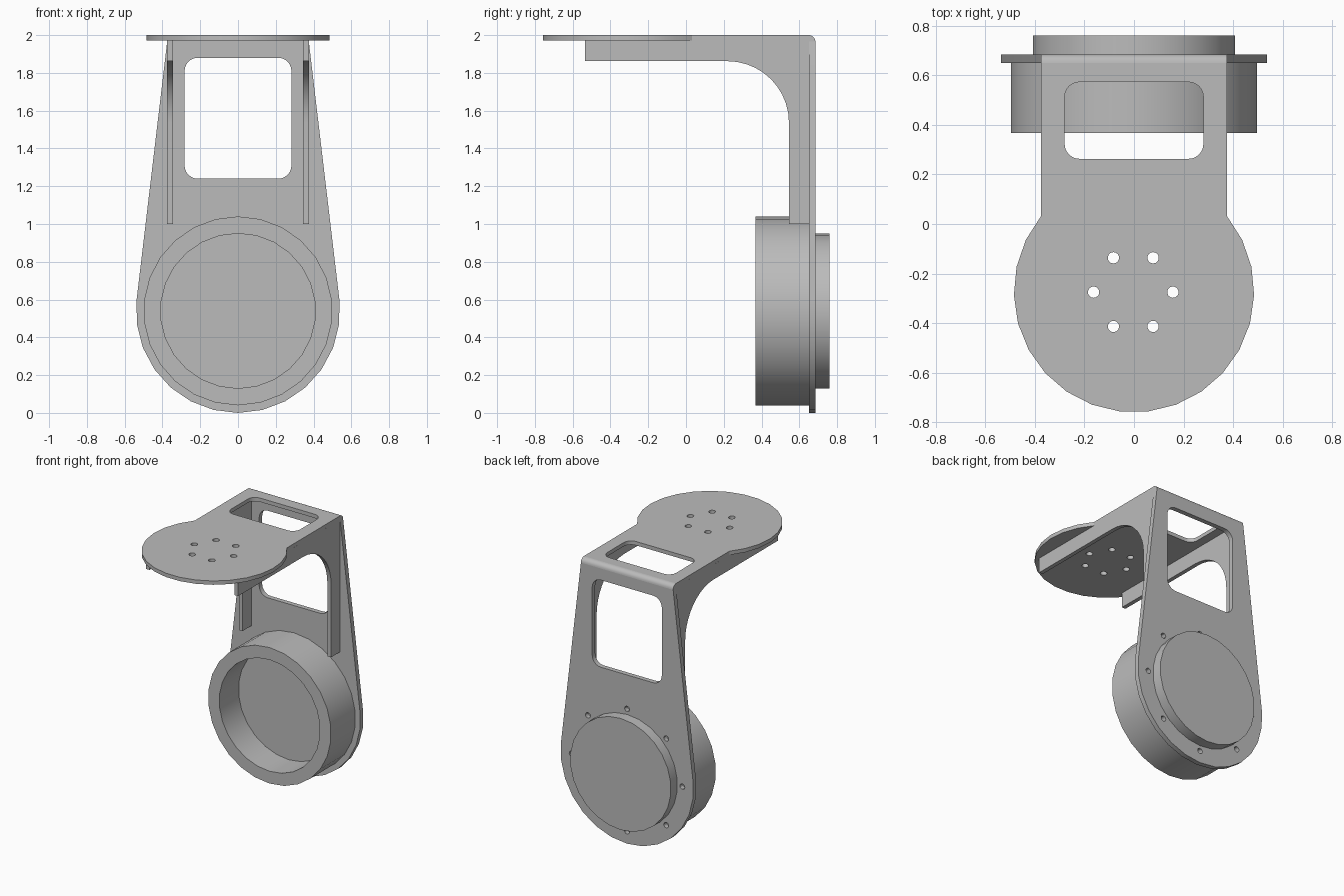
import bpy, bmesh
from math import sin, cos, radians
from mathutils import Matrix

if "Cube" in bpy.data.objects:
    bpy.data.objects.remove(bpy.data.objects["Cube"], do_unlink=True)

GREY = (0.5, 0.5, 0.5, 1)
metal = bpy.data.materials.new("grey_metal")
metal.use_nodes = True
metal.diffuse_color = GREY
metal.node_tree.nodes["Principled BSDF"].inputs["Base Color"].default_value = GREY

# Local drawing plane and extrusion direction for each axis
FRAMES = {
    "x": Matrix(((0, 0, 1), (1, 0, 0), (0, 1, 0))),
    "y": Matrix(((1, 0, 0), (0, 0, -1), (0, 1, 0))),
    "z": Matrix.Identity(3),
}


def arc(cx, cy, r, start, end, n):
    angles = [radians(start + (end - start) * i / n) for i in range(n + 1)]
    return [(cx + r * cos(a), cy + r * sin(a)) for a in angles]


def circle(cx, cy, r, n=26):
    return arc(cx, cy, r, -90, 270, n)[:-1]


def rounded_rect(x0, x1, y0, y1, r):
    corners = ((x1 - r, y1 - r), (x0 + r, y1 - r), (x0 + r, y0 + r), (x1 - r, y0 + r))
    return [p for i, (x, y) in enumerate(corners)
            for p in arc(x, y, r, 90 * i, 90 * i + 90, 6)]


def prism(name, loops, axis, low, high):
    """Extrude a filled outline, with any inner loops left as holes."""
    curve = bpy.data.curves.new(name, "CURVE")
    curve.dimensions = "2D"
    curve.fill_mode = "BOTH"
    curve.extrude = (high - low) / 2
    for loop in loops:
        spline = curve.splines.new("POLY")
        spline.points.add(len(loop) - 1)
        for point, (u, v) in zip(spline.points, loop):
            point.co = (u, v, 0, 1)
        spline.use_cyclic_u = True
    source = bpy.data.objects.new(name + "_outline", curve)
    bpy.context.collection.objects.link(source)
    graph = bpy.context.evaluated_depsgraph_get()
    mesh = bpy.data.meshes.new_from_object(source.evaluated_get(graph))
    bpy.data.objects.remove(source, do_unlink=True)
    bpy.data.curves.remove(curve)

    # Weld caps to walls and move into place
    bm = bmesh.new()
    bm.from_mesh(mesh)
    bmesh.ops.remove_doubles(bm, verts=bm.verts, dist=0.0001)
    bm.transform(FRAMES[axis].to_4x4())
    offset = [0, 0, 0]
    offset["xyz".index(axis)] = (low + high) / 2
    bmesh.ops.translate(bm, verts=bm.verts, vec=offset)
    bmesh.ops.recalc_face_normals(bm, faces=bm.faces)
    bm.to_mesh(mesh)
    bm.free()
    mesh.name = name
    mesh.materials.clear()
    mesh.materials.append(metal)
    mesh.shade_smooth()
    mesh.set_sharp_from_angle(angle=radians(30))
    obj = bpy.data.objects.new(name, mesh)
    bpy.context.collection.objects.link(obj)
    return obj


HALF = 0.375          # half width of the arm
HUB = 0.54            # height of the hub centre
BACK, FRONT = 0.685, 0.65
UNDER = 1.972         # underside of the top plate
BEND = BACK - FRONT   # radius of the folded edge

# Back plate: tapered, round foot, window and a ring of screw holes
foot = arc(0, HUB, HUB, -186.4, 6.4, 14)
back = [(HALF, 2 - BEND), (-HALF, 2 - BEND)] + foot
screws = [circle(0.45 * cos(radians(a)), HUB + 0.45 * sin(radians(a)), 0.02, 12)
          for a in range(0, 360, 45)]
prism("back_plate", [back, rounded_rect(-0.283, 0.283, 1.24, 1.88, 0.07)] + screws,
      "y", FRONT, BACK)

# Top plate: arm with window, ending in a drilled disc
disc_y = -0.275
top = [(HALF, FRONT), (-HALF, FRONT)] + arc(0, disc_y, 0.485, 140.6, 399.4, 19)
bolts = [circle(-0.003 + 0.16 * cos(radians(a)), disc_y + 0.16 * sin(radians(a)), 0.023, 14)
         for a in range(0, 360, 60)]
prism("top_plate", [top, rounded_rect(-0.28, 0.28, 0.263, 0.573, 0.06)] + bolts,
      "z", UNDER, 2)

# Folded edge joining the two plates
prism("folded_edge", [[(FRONT, 2 - BEND)] + arc(FRONT, 2 - BEND, BEND, 0, 90, 6)],
      "x", -HALF, HALF)

# Curved side ribs
rib = [(FRONT, UNDER), (-0.535, UNDER), (-0.535, 1.862)]
rib += arc(0.22, 1.537, 0.325, 90, 0, 10) + [(0.545, 1.0), (FRONT, 1.0)]
for side, low, high in (("left", 0.345, HALF), ("right", -HALF, -0.345)):
    prism(side + "_rib", [rib], "x", low, high)

# Motor cup: open ring in front, round cap through the plate
prism("cup_ring", [circle(0, HUB, 0.5), circle(0, HUB, 0.41)], "y", 0.367, FRONT)
prism("hub_cap", [circle(0, HUB, 0.41)], "y", 0.59, 0.76)
